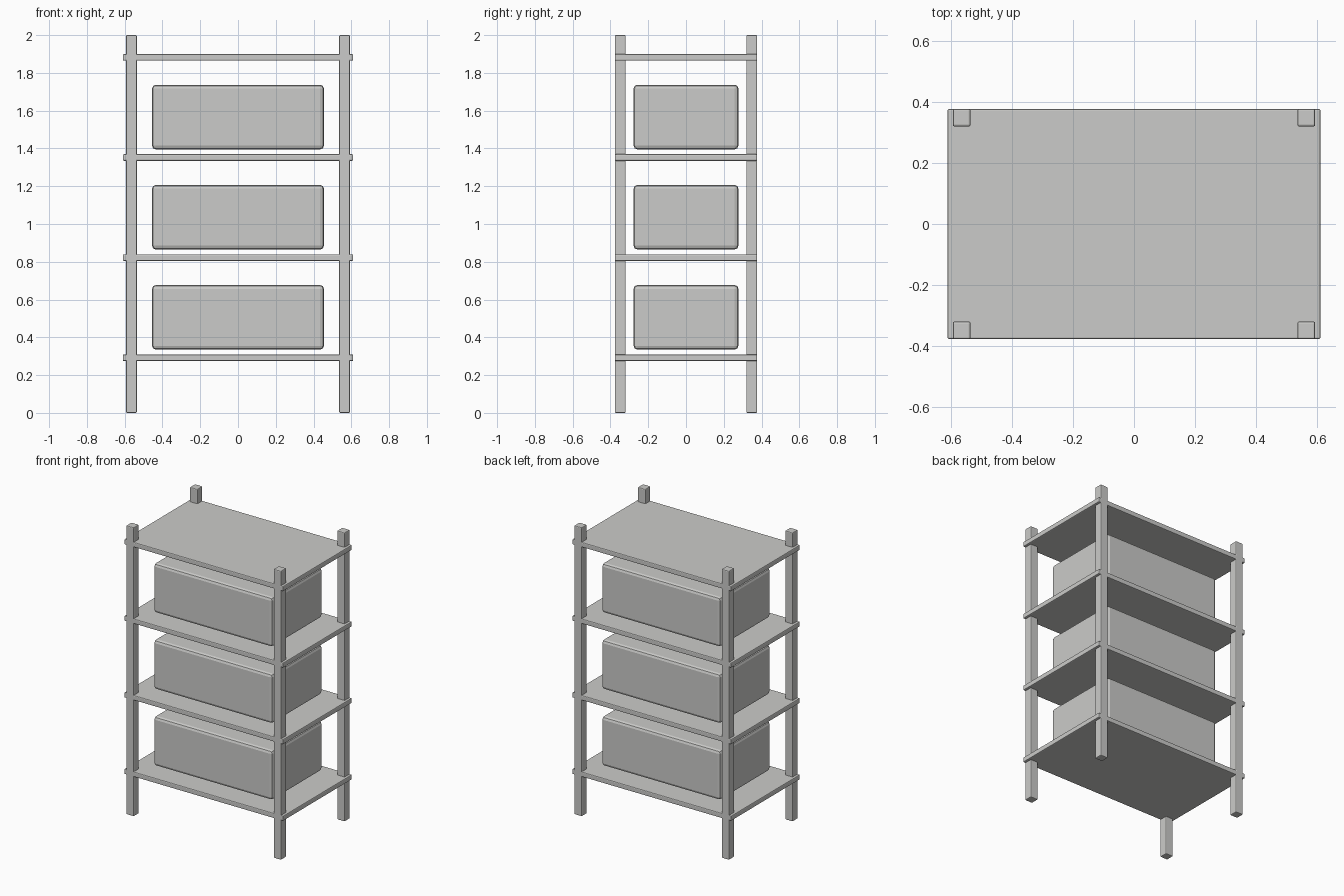
import bpy
import bmesh
from mathutils import Matrix

default = bpy.data.objects.get("Cube")
if default:
    bpy.data.objects.remove(default, do_unlink=True)

# Single plain grey
GREY = (0.6, 0.6, 0.585, 1.0)
grey = bpy.data.materials.new("plain_grey")
grey.use_nodes = True
grey.diffuse_color = GREY
grey.node_tree.nodes["Principled BSDF"].inputs["Base Color"].default_value = GREY


def block(name, size, centre, bevel, segments=2):
    """Box with softened edges."""
    mesh = bpy.data.meshes.new(name)
    bm = bmesh.new()
    bmesh.ops.create_cube(bm, size=1, matrix=Matrix.Diagonal((*size, 1)))
    bm.to_mesh(mesh)
    bm.free()
    mesh.materials.append(grey)
    obj = bpy.data.objects.new(name, mesh)
    obj.location = centre
    bpy.context.collection.objects.link(obj)
    mod = obj.modifiers.new("soft_edges", "BEVEL")
    mod.width = bevel
    mod.segments = segments
    return obj


POST = 0.058
SHELF_SIZE = (1.22, 0.754, 0.035)
BOX_SIZE = (0.91, 0.555, 0.342)
FIRST_SHELF, STEP, SHELVES = 0.292, 0.53, 4

# Four corner posts
for y, depth in ((-0.348, "front"), (0.348, "back")):
    for x, side in ((-0.564, "right"), (0.564, "left")):
        block(f"{depth}_{side}_post", (POST, POST, 2.0), (x, y, 1.0), 0.006)

# Evenly spaced shelves, with a storage box above each but the top one
for i in range(SHELVES):
    z = FIRST_SHELF + i * STEP
    block(f"shelf_{i + 1}", SHELF_SIZE, (0, 0, z), 0.006)
    if i < SHELVES - 1:
        block(f"storage_box_{i + 1}", BOX_SIZE, (0, 0, z + 0.214), 0.02)
